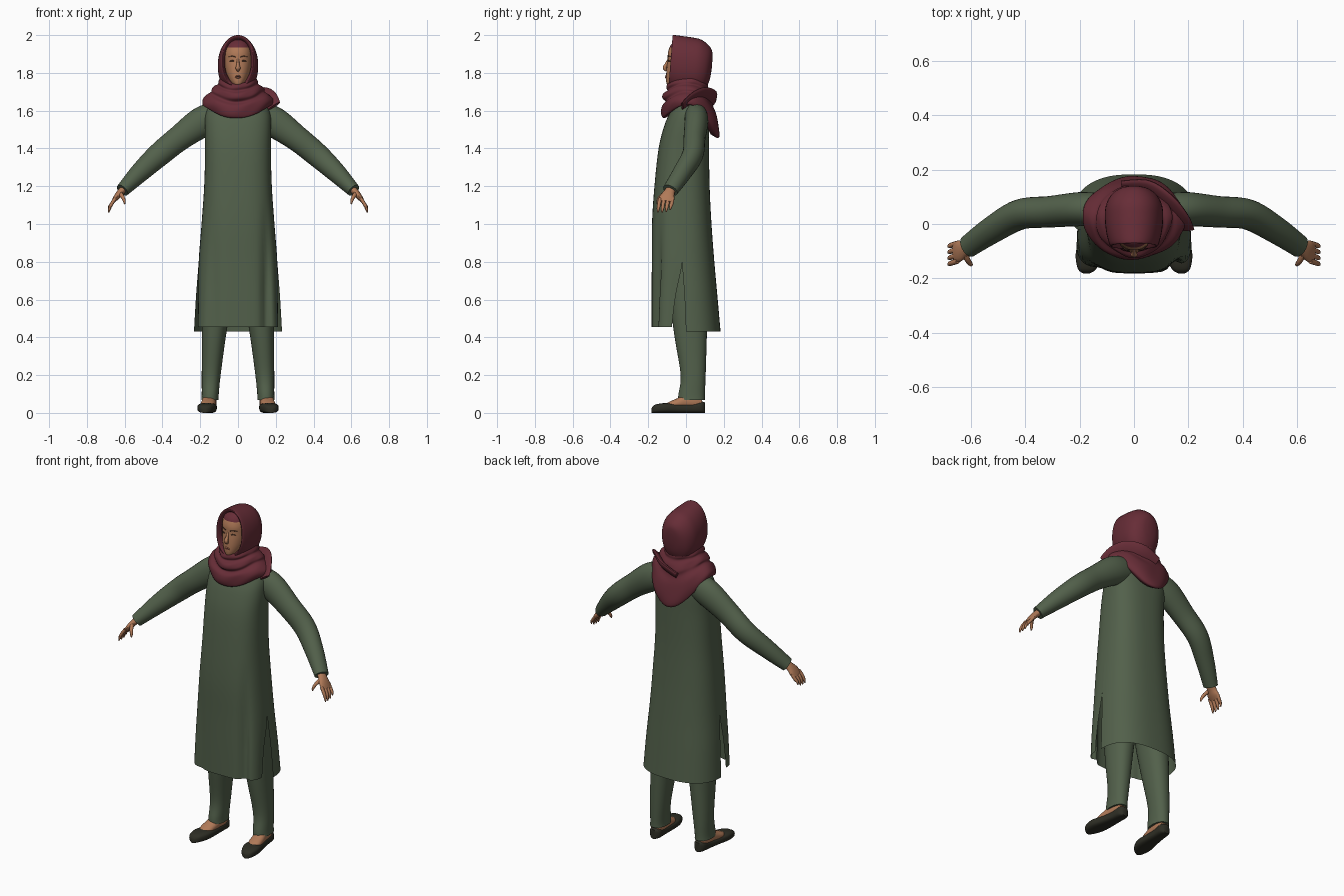
import bpy, bmesh, math
from mathutils import Vector


def material(name, rgb):
    m = bpy.data.materials.new(name)
    m.diffuse_color = (*rgb, 1)
    return m


GREEN = material("green cloth", (0.085, 0.118, 0.070))
BURGUNDY = material("burgundy cloth", (0.135, 0.026, 0.038))
SKIN = material("skin", (0.44, 0.195, 0.098))
LIPS = material("lips", (0.30, 0.105, 0.065))
SHOE = material("dark shoe", (0.027, 0.027, 0.018))
BROWN = material("eye brown", (0.075, 0.035, 0.022))


def smooth_rows(rows, k=4):
    """Catmull-Rom interpolation of a list of number tuples."""
    out = []
    for i in range(len(rows) - 1):
        a, b, c, d = rows[max(i - 1, 0)], rows[i], rows[i + 1], rows[min(i + 2, len(rows) - 1)]
        for j in range(k):
            t = j / k
            out.append(tuple(0.5 * (2 * q + (r - p) * t + (2 * p - 5 * q + 4 * r - s) * t * t
                                    + (3 * q - p - 3 * r + s) * t ** 3)
                             for p, q, r, s in zip(a, b, c, d)))
    return out + [tuple(rows[-1])]


def sup(v, p):
    return math.copysign(abs(v) ** (2 / p), v)


def skin_rings(name, strips, mats, closed=True, cap=(True, True), side=1, angle=50, rule=None):
    """Join rings of points into one smooth surface; several strips are welded together."""
    bm = bmesh.new()
    for rings in strips:
        vs = [[bm.verts.new((p[0] * side, p[1], p[2])) for p in r] for r in rings]
        n = len(vs[0])
        for a, b in zip(vs, vs[1:]):
            for i in range(n if closed else n - 1):
                j = (i + 1) % n
                bm.faces.new((a[i], a[j], b[j], b[i]))
        if closed:
            for use, r in zip(cap, (vs[0], vs[-1])):
                if use:
                    bm.faces.new(r)
    if len(strips) > 1:
        bmesh.ops.remove_doubles(bm, verts=bm.verts, dist=0.0005)
    bmesh.ops.recalc_face_normals(bm, faces=bm.faces)
    if rule:
        for f in bm.faces:
            f.material_index = rule(f.calc_center_median())
    me = bpy.data.meshes.new(name)
    bm.to_mesh(me)
    bm.free()
    ob = bpy.data.objects.new(name, me)
    bpy.context.collection.objects.link(ob)
    for m in mats:
        me.materials.append(m)
    bpy.ops.object.select_all(action='DESELECT')
    ob.select_set(True)
    bpy.context.view_layer.objects.active = ob
    bpy.ops.object.shade_smooth_by_angle(angle=math.radians(angle))
    return ob


def flat_ring(z, cx, w, yf, yb, p=2.2, n=32):
    """Horizontal rounded ring."""
    return [(cx + w * sup(math.sin(2 * math.pi * i / n), p),
             (yf + yb) / 2 - (yb - yf) / 2 * sup(math.cos(2 * math.pi * i / n), p), z) for i in range(n)]


def upright_ring(y, cx, w, z0, z1, p=2.2, n=32, lean=0.0):
    """Rounded ring standing across the y axis."""
    pts = []
    for i in range(n):
        a = 2 * math.pi * i / n
        z = (z0 + z1) / 2 + (z1 - z0) / 2 * sup(math.cos(a), p)
        pts.append((cx + w * sup(math.sin(a), p), y + lean * (z - 1.87), z))
    return pts


def tube(name, rows, mat, n=16, side=1, k=4, ref=(0, 1, 0)):
    """Oval tube along a path of (x, y, z, radius across, radius along ref)."""
    rows = smooth_rows(rows, k)
    rings = []
    for i, r in enumerate(rows):
        c = Vector(r[:3])
        t = (Vector(rows[min(i + 1, len(rows) - 1)][:3]) - Vector(rows[max(i - 1, 0)][:3])).normalized()
        u = t.cross(Vector(ref)).normalized()
        v = u.cross(t)
        rings.append([c + u * r[3] * math.cos(2 * math.pi * j / n) + v * r[4] * math.sin(2 * math.pi * j / n)
                      for j in range(n)])
    return skin_rings(name, [rings], [mat], side=side)


# Tunic: front and back panels share the side seam above the slits
def panel(rows, sign, p):
    rings = []
    for z, w, seam, depth in smooth_rows(rows, 5):
        ring = []
        for i in range(33):
            a = math.pi * i / 32
            x = w * sup(math.cos(a), p)
            y = seam + (depth - seam) * sup(math.sin(a), p)
            if sign < 0:  # hanging folds at the front
                fade = min(max((1.15 - z) / 0.5, 0), 1) * math.sin(a)
                y += fade * (0.035 * math.exp(-((x - 0.15) / 0.022) ** 2)
                             + 0.012 * math.exp(-((x + 0.13) / 0.03) ** 2))
            ring.append((x, y, z))
        rings.append(ring)
    return rings


upper = [(0.8, 0.208, -0.02), (1.0, 0.193, -0.02), (1.2, 0.179, -0.018), (1.4, 0.174, -0.01),
         (1.52, 0.176, 0.01), (1.59, 0.17, 0.025), (1.64, 0.14, 0.035), (1.69, 0.09, 0.04)]
fronts = [-0.181, -0.18, -0.167, -0.145, -0.115, -0.085, -0.06, -0.03]
backs = [0.15, 0.135, 0.125, 0.122, 0.122, 0.115, 0.105, 0.09]
front_rows = [(0.455, 0.212, -0.075, -0.182), (0.62, 0.21, -0.055, -0.182)]
back_rows = [(0.432, 0.233, 0.0, 0.183), (0.62, 0.222, -0.008, 0.166)]
front = panel(front_rows + [(*u, f) for u, f in zip(upper, fronts)], -1, 2.7)
back = panel(back_rows + [(*u, b) for u, b in zip(upper, backs)], 1, 2.5)
skin_rings("tunic", [front, back], [GREEN], closed=False, angle=60)

for s, tag in ((1, "left"), (-1, "right")):
    # Sleeves
    tube(tag + "_sleeve", [(0.10, 0.05, 1.575, 0.075, 0.06), (0.19, 0.055, 1.54, 0.081, 0.063),
                           (0.31, 0.045, 1.455, 0.068, 0.058), (0.42, 0.035, 1.365, 0.063, 0.056),
                           (0.52, -0.02, 1.272, 0.052, 0.05), (0.612, -0.083, 1.178, 0.036, 0.042)],
         GREEN, 24, s, 6)
    # Hands
    tube(tag + "_palm", [(0.595, -0.073, 1.195, 0.02, 0.024), (0.625, -0.09, 1.165, 0.018, 0.03),
                         (0.645, -0.1, 1.14, 0.015, 0.04), (0.662, -0.105, 1.118, 0.009, 0.036)], SKIN, 16, s)
    for i in range(4):
        y = -0.137 + 0.022 * i
        low = 1.062 + (0.0, -0.002, 0.002, 0.012)[i]
        tube(f"{tag}_finger_{i + 1}", [(0.65, y, 1.135, 0.009, 0.010), (0.67, y - 0.006, 1.105, 0.009, 0.010),
                                       (0.681, y - 0.01, low + 0.018, 0.007, 0.008),
                                       (0.684, y - 0.012, low, 0.003, 0.003)], SKIN, 8, s, 3)
    tube(tag + "_thumb", [(0.627, -0.105, 1.165, 0.013, 0.012), (0.612, -0.135, 1.145, 0.010, 0.010),
                          (0.602, -0.148, 1.122, 0.008, 0.008), (0.6, -0.152, 1.105, 0.003, 0.003)],
         SKIN, 8, s, 3)
    # Trouser legs
    legs = [(0.068, 0.148, 0.046, -0.042, 0.1), (0.1, 0.147, 0.045, -0.04, 0.1), (0.2, 0.142, 0.05, -0.028, 0.104),
            (0.4, 0.128, 0.063, -0.06, 0.11), (0.6, 0.112, 0.078, -0.085, 0.115), (0.88, 0.09, 0.088, -0.1, 0.11)]
    skin_rings(tag + "_trouser_leg", [[flat_ring(*r) for r in smooth_rows(legs)]], [GREEN], side=s)
    # Slip-on shoes with the bare foot showing at the instep
    shoe = [(-0.182, 0.175, 0.012, 0.025), (-0.165, 0.173, 0.034, 0.043), (-0.11, 0.165, 0.05, 0.052),
            (-0.04, 0.156, 0.043, 0.048), (0.03, 0.15, 0.036, 0.05), (0.08, 0.147, 0.034, 0.06),
            (0.1, 0.147, 0.018, 0.055)]
    skin_rings(tag + "_shoe", [[upright_ring(y, x, w, 0, h, 3) for y, x, w, h in smooth_rows(shoe)]],
               [SHOE], side=s)
    foot = [(-0.115, 0.164, 0.02, 0.045), (-0.08, 0.161, 0.036, 0.063), (-0.04, 0.157, 0.038, 0.08),
            (0.0, 0.152, 0.036, 0.1), (0.05, 0.148, 0.034, 0.1), (0.085, 0.147, 0.025, 0.09)]
    skin_rings(tag + "_foot", [[upright_ring(y, x, w, 0.02, h) for y, x, w, h in smooth_rows(foot)]],
               [SKIN], side=s)
    # Eyes and brows
    tube(tag + "_eye", [(0.017, -0.0925, 1.862, 0.001, 0.002), (0.03, -0.0925, 1.864, 0.004, 0.005),
                        (0.044, -0.083, 1.862, 0.001, 0.002)], BROWN, 8, s)
    tube(tag + "_brow", [(0.014, -0.0945, 1.884, 0.002, 0.003), (0.032, -0.091, 1.889, 0.002, 0.003),
                         (0.05, -0.077, 1.884, 0.001, 0.002)], BROWN, 8, s)

# Head, with the cap under the scarf coloured above the hairline
head = [(1.66, 0.045, -0.045, 0.06), (1.72, 0.042, -0.06, 0.06), (1.735, 0.032, -0.097, 0.06),
        (1.755, 0.046, -0.105, 0.07), (1.79, 0.061, -0.105, 0.08), (1.83, 0.07, -0.102, 0.09),
        (1.87, 0.075, -0.097, 0.1), (1.91, 0.075, -0.095, 0.1), (1.95, 0.066, -0.079, 0.09),
        (1.975, 0.045, -0.05, 0.06)]
skin_rings("head", [[flat_ring(z, 0, w, f, b) for z, w, f, b in smooth_rows(head, 5)]], [SKIN, BURGUNDY],
           rule=lambda c: 1 if c.z > 1.935 else 0)
tube("nose", [(0, -0.09, 1.875, 0.006, 0.006), (0, -0.104, 1.845, 0.008, 0.009), (0, -0.113, 1.826, 0.013, 0.010),
              (0, -0.102, 1.812, 0.008, 0.007)], SKIN, 12)
for tag, z, r in (("upper", 1.783, 0.0045), ("lower", 1.775, 0.0055)):
    tube(tag + "_lip", [(-0.023, -0.093, 1.778, 0.001, 0.002), (0, -0.105, z, r, 0.006),
                        (0.023, -0.093, 1.778, 0.001, 0.002)], LIPS, 8)

# Hood of the headscarf: peaked rim at the front, rounded at the back
hood = [(-0.05, 0.07, 1.745, 1.972), (-0.074, 0.077, 1.735, 1.985), (-0.081, 0.084, 1.728, 1.998),
        (-0.07, 0.092, 1.72, 2.0), (-0.03, 0.102, 1.70, 1.995), (0.02, 0.107, 1.69, 1.988),
        (0.07, 0.104, 1.69, 1.977), (0.11, 0.084, 1.71, 1.95), (0.133, 0.05, 1.76, 1.92), (0.14, 0.015, 1.82, 1.88)]
skin_rings("headscarf_hood", [[upright_ring(y, 0, w, a, b, 2.15, 40, 0.08) for y, w, a, b in smooth_rows(hood)]],
           [BURGUNDY], cap=(False, True))

# Wrapped scarf: rows are width, front y, back y, and height at front, side and back
wrap = [(0.165, -0.09, 0.13, 1.575, 1.635, 1.475), (0.184, -0.118, 0.168, 1.56, 1.632, 1.455),
        (0.186, -0.13, 0.175, 1.59, 1.66, 1.50), (0.166, -0.128, 0.162, 1.625, 1.685, 1.58),
        (0.143, -0.108, 0.142, 1.645, 1.70, 1.63), (0.138, -0.122, 0.14, 1.665, 1.715, 1.66),
        (0.124, -0.118, 0.13, 1.69, 1.73, 1.69), (0.107, -0.1, 0.116, 1.705, 1.74, 1.715),
        (0.106, -0.106, 0.118, 1.722, 1.755, 1.735), (0.092, -0.094, 0.108, 1.742, 1.775, 1.76),
        (0.07, -0.065, 0.08, 1.735, 1.765, 1.76)]
rings = []
for k, (w, yf, yb, zf, zs, zb) in enumerate(smooth_rows(wrap)):
    ring = []
    for i in range(56):
        a = 2 * math.pi * i / 56
        c, s = math.cos(a), math.sin(a)
        g = 1 + 0.018 * math.sin(4 * a + 0.35 * k) + 0.01 * math.sin(7 * a - 0.5 * k)
        y = 0.02 + ((0.02 - yf) * -c if c > 0 else (yb - 0.02) * -c) * g
        z = zs + ((zf if c > 0 else zb) - zs) * c * c + 0.008 * s * c
        ring.append((w * s * g, y, z))
    rings.append(ring)
skin_rings("wrapped_scarf", [rings], [BURGUNDY], cap=(False, False), angle=70)

# Loose scarf end crossing the nape and falling over the left shoulder
tube("scarf_end", [(-0.04, 0.14, 1.64, 0.012, 0.03), (0.05, 0.135, 1.672, 0.014, 0.04),
                   (0.12, 0.085, 1.685, 0.014, 0.048), (0.165, 0.03, 1.665, 0.013, 0.045),
                   (0.193, -0.02, 1.625, 0.008, 0.035)], BURGUNDY, 16, ref=(0.3, 0.5, 0.8))
